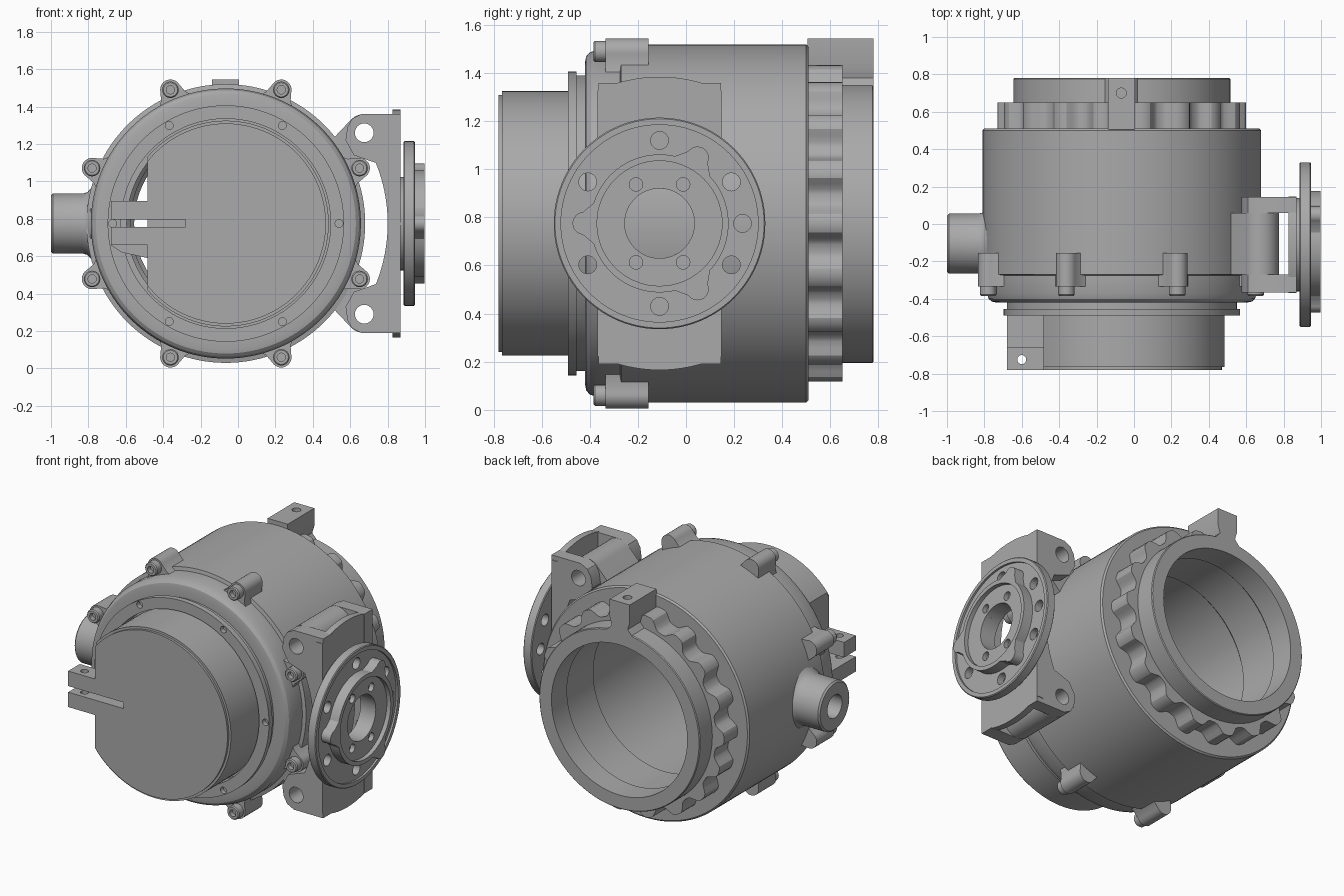
import bpy, bmesh
from math import sin, cos, pi, sqrt, radians

cube = bpy.data.objects.get("Cube")
if cube:
    bpy.data.objects.remove(cube, do_unlink=True)

grey = bpy.data.materials.new("machined grey")
grey.use_nodes = True
grey.diffuse_color = (0.4, 0.4, 0.4, 1)
grey.node_tree.nodes["Principled BSDF"].inputs["Base Color"].default_value = (0.4, 0.4, 0.4, 1)

CX, CZ = -0.065, 0.775     # main barrel axis
CY = -0.11                 # side flange axis


def place(axis, u, v, h):
    return {"x": (h, u, v), "y": (u, h, v), "z": (u, v, h)}[axis]


def finish(name, bm):
    bmesh.ops.remove_doubles(bm, verts=bm.verts, dist=1e-5)
    bmesh.ops.recalc_face_normals(bm, faces=bm.faces)
    mesh = bpy.data.meshes.new(name)
    bm.to_mesh(mesh)
    bm.free()
    mesh.materials.append(grey)
    obj = bpy.data.objects.new(name, mesh)
    bpy.context.collection.objects.link(obj)
    return obj


def lathe(name, profile, axis, c, n=96):
    """Closed profile of (radius, height) turned about an axis through c."""
    bm = bmesh.new()
    rings = []
    for i in range(n):
        a = 2 * pi * i / n
        rings.append([bm.verts.new(place(axis, c[0] + r * cos(a), c[1] + r * sin(a), h))
                      for r, h in profile])
    m = len(profile)
    for i in range(n):
        p, q = rings[i], rings[(i + 1) % n]
        for j in range(m):
            k = (j + 1) % m
            if profile[j][0] or profile[k][0]:
                bm.faces.new((p[j], p[k], q[k], q[j]))
    return finish(name, bm)


def prism(name, pts, axis, lo, hi):
    bm = bmesh.new()
    a = [bm.verts.new(place(axis, u, v, lo)) for u, v in pts]
    b = [bm.verts.new(place(axis, u, v, hi)) for u, v in pts]
    bm.faces.new(a)
    bm.faces.new(b)
    for i in range(len(pts)):
        k = (i + 1) % len(pts)
        bm.faces.new((a[i], a[k], b[k], b[i]))
    return finish(name, bm)


def arc(c, r, a0, a1, n=16):
    return [(c[0] + r * cos(radians(a0 + (a1 - a0) * i / n)),
             c[1] + r * sin(radians(a0 + (a1 - a0) * i / n))) for i in range(n + 1)]


def circle(c, r, n=24):
    return arc(c, r, 0, 360, n)[:-1]


def box(name, x, y, z):
    return prism(name, [(x[0], z[0]), (x[1], z[0]), (x[1], z[1]), (x[0], z[1])], "y", *y)


def cut(obj, cutters):
    for c in cutters:
        mod = obj.modifiers.new("cut", "BOOLEAN")
        mod.operation, mod.solver, mod.object = "DIFFERENCE", "EXACT", c
    dg = bpy.context.evaluated_depsgraph_get()
    mesh = bpy.data.meshes.new_from_object(obj.evaluated_get(dg))
    obj.modifiers.clear()
    obj.data = mesh
    for c in cutters:
        bpy.data.objects.remove(c, do_unlink=True)


def hole(c, r, axis, lo, hi):
    return prism("cutter", circle(c, r), axis, lo, hi)


# Main barrel, hollow, with stepped front flange and rear collar
axis_c = (CX, CZ)
body = lathe("barrel", [
    (0.49, 0.78), (0.575, 0.78), (0.58, 0.775), (0.58, 0.51), (0.735, 0.51), (0.745, 0.5),
    (0.745, -0.27), (0.722, -0.275), (0.722, -0.37), (0.712, -0.4), (0.695, -0.415),
    (0.67, -0.42), (0.615, -0.42), (0.615, -0.455), (0.632, -0.455), (0.632, -0.49),
    (0.56, -0.49), (0.56, -0.4), (0.53, -0.4), (0.53, 0.3), (0.51, 0.32), (0.51, 0.6),
    (0.49, 0.62)], "y", axis_c, 128)
flange_holes = [hole((CX + 0.605 * cos(k * pi / 3), CZ + 0.605 * sin(k * pi / 3)),
                     0.021, "y", -0.6, -0.46) for k in range(6)]
cut(body, flange_holes + [hole((-0.105, CZ), 0.075, "x", -1.1, -0.4)])

# Scalloped grip ring at the rear
N = 18
grip = []
for i in range(N * 12):
    a = 2 * pi * i / (N * 12)
    r = 0.635 + max(-0.03, min(0.03, 0.045 * cos(N * a)))
    grip.append((CX + r * cos(a), CZ + r * sin(a)))
prism("grip_ring", grip, "y", 0.5, 0.65)
cut(bpy.data.objects["grip_ring"], [prism("cutter", circle(axis_c, 0.56, 96), "y", 0.4, 0.8)])

# Rear tab with a vertical hole
tab = prism("rear_tab", [(-0.17, 1.33), (0.035, 1.33), (-0.01, 1.38), (0.005, 1.43), (0.005, 1.545),
                         (-0.14, 1.545), (-0.14, 1.43), (-0.125, 1.38)], "y", 0.505, 0.78)
cut(tab, [hole((-0.068, 0.7), 0.027, "z", 1.42, 1.6)])

# Front plug with a flat on its right side and a clamp slot
half = 180 - math_deg if (math_deg := 0) else 139.8
plug = prism("front_plug", arc(axis_c, 0.55, -half, half, 96), "y", -0.765, -0.45)
prism("front_plug_face", arc(axis_c, 0.535, -141.7, 141.7, 96), "y", -0.78, -0.764)
for name in ("front_plug", "front_plug_face"):
    cut(bpy.data.objects[name], [box("cutter", (-0.7, -0.28), (-0.9, -0.6), (0.757, 0.797))])

# Clamp lugs beside the slot
for name, z in (("upper_lug", (0.797, 0.895)), ("lower_lug", (0.66, 0.757))):
    lug = box(name, (-0.68, -0.48), (-0.78, -0.66), z)
    cut(lug, [hole((-0.6, -0.725), 0.024, "z", 0.5, 1)])
prism("lug_web", [(-0.68, 0.757), (-0.68, 0.66), (-0.62, 0.62), (-0.48, 0.59), (-0.48, 0.757)],
      "y", -0.66, -0.45)

# Eight bolt ears around the front, each with a socket bolt
for k in range(8):
    t = pi / 8 + k * pi / 4
    local = [(0.70, -0.1), (0.735, -0.07)] + arc((0.774, 0), 0.055, -80, 80, 12) + [(0.735, 0.07), (0.70, 0.1)]
    prism("bolt_ear_%d" % (k + 1),
          [(CX + u * cos(t) - v * sin(t), CZ + u * sin(t) + v * cos(t)) for u, v in local],
          "y", -0.335, -0.155)
    c = (CX + 0.774 * cos(t), CZ + 0.774 * sin(t))
    lathe("bolt_%d" % (k + 1), [(0, -0.355), (0.022, -0.355), (0.022, -0.385), (0.038, -0.385),
                                (0.044, -0.378), (0.044, -0.33), (0, -0.33)], "y", c, 24)

# Side port tube
lathe("side_port", [(0.075, -1), (0.15, -1), (0.16, -0.99), (0.16, -0.83), (0.168, -0.805),
                    (0.19, -0.785), (0.19, -0.7), (0.075, -0.7)], "x", (-0.105, CZ), 64)

# Bracket side arms: a C-shaped profile with hinge holes
inner = [(CX + 0.865 * cos(radians(a)), CZ + 0.865 * sin(radians(a))) for a in range(-22, 23, 2)]
ear = [(0.62, 1.14), (0.575, 1.22), (0.585, 1.29), (0.61, 1.335), (0.66, 1.36), (0.87, 1.36)]
arm = inner + ear + [(x, 2 * CZ - z) for x, z in reversed(ear)]
hinge = [(0.675, CZ + s * 0.485) for s in (1, -1)]
for name, y in (("front_arm", (-0.365, -0.27)), ("back_arm", (0.06, 0.145))):
    obj = prism(name, arm, "y", *y)
    cut(obj, [hole(h, 0.05, "y", -0.6, 0.6) for h in hinge])

# Hinge bosses joining the barrel to the arms
for name, s, h in (("upper_boss", 1, hinge[0]), ("lower_boss", -1, hinge[1])):
    outline = [(0.5, 1.22), (0.6, 1.04)] + arc((0.675, 1.26), 0.1, -50, 140, 20)
    boss = prism(name, [(x, CZ + s * (z - CZ)) for x, z in outline], "y", -0.27, 0.06)
    cut(boss, [hole(h, 0.05, "y", -0.6, 0.6)])

# Bracket plate with rounded ends
side_c = (CY, CZ)
plate = prism("bracket_plate", arc(side_c, 0.61, 65, 115) + arc(side_c, 0.61, 245, 295), "x", 0.825, 0.868)
cut(plate, [hole(side_c, 0.2, "x", 0.7, 1)])

# Round side flange with raised rim and bolt holes
flange = lathe("side_flange", [(0.145, 0.86), (0.25, 0.86), (0.25, 0.885), (0.435, 0.885), (0.44, 0.89),
                               (0.44, 0.94), (0.435, 0.945), (0.41, 0.945), (0.41, 0.932),
                               (0.145, 0.932)], "x", side_c)
angles = [0, 30, 90, 150, 210, 270, 330]
cut(flange, [hole((CY + 0.345 * cos(radians(a)), CZ + 0.345 * sin(radians(a))), 0.037, "x", 0.8, 1.1)
             for a in angles])

# Three-lobed hub with a recessed seat and four small holes
lobes = []
for a in (60, 180, 300):
    ca = (CY + 0.315 * cos(radians(a)), CZ + 0.315 * sin(radians(a)))
    lobes += arc(ca, 0.047, a - 85, a + 85, 12) + arc(side_c, 0.287, a + 17, a + 103, 24)
hub = prism("lobed_hub", lobes, "x", 0.93, 0.998)
cut(hub, [prism("cutter", circle(side_c, 0.26, 64), "x", 0.97, 1.1)])
cut(hub, [prism("cutter", circle(side_c, 0.145, 64), "x", 0.8, 1.1)])
cut(hub, [hole((CY + 0.098 * i, CZ + 0.162 * j), 0.028, "x", 0.94, 1.1) for i in (1, -1) for j in (1, -1)])

# Smooth the curved walls, keep the edges crisp
bpy.ops.object.select_all(action="DESELECT")
for obj in bpy.context.collection.objects:
    if obj.type == "MESH" and grey.name in obj.data.materials:
        obj.select_set(True)
        bpy.context.view_layer.objects.active = obj
bpy.ops.object.shade_smooth_by_angle(angle=radians(30))
